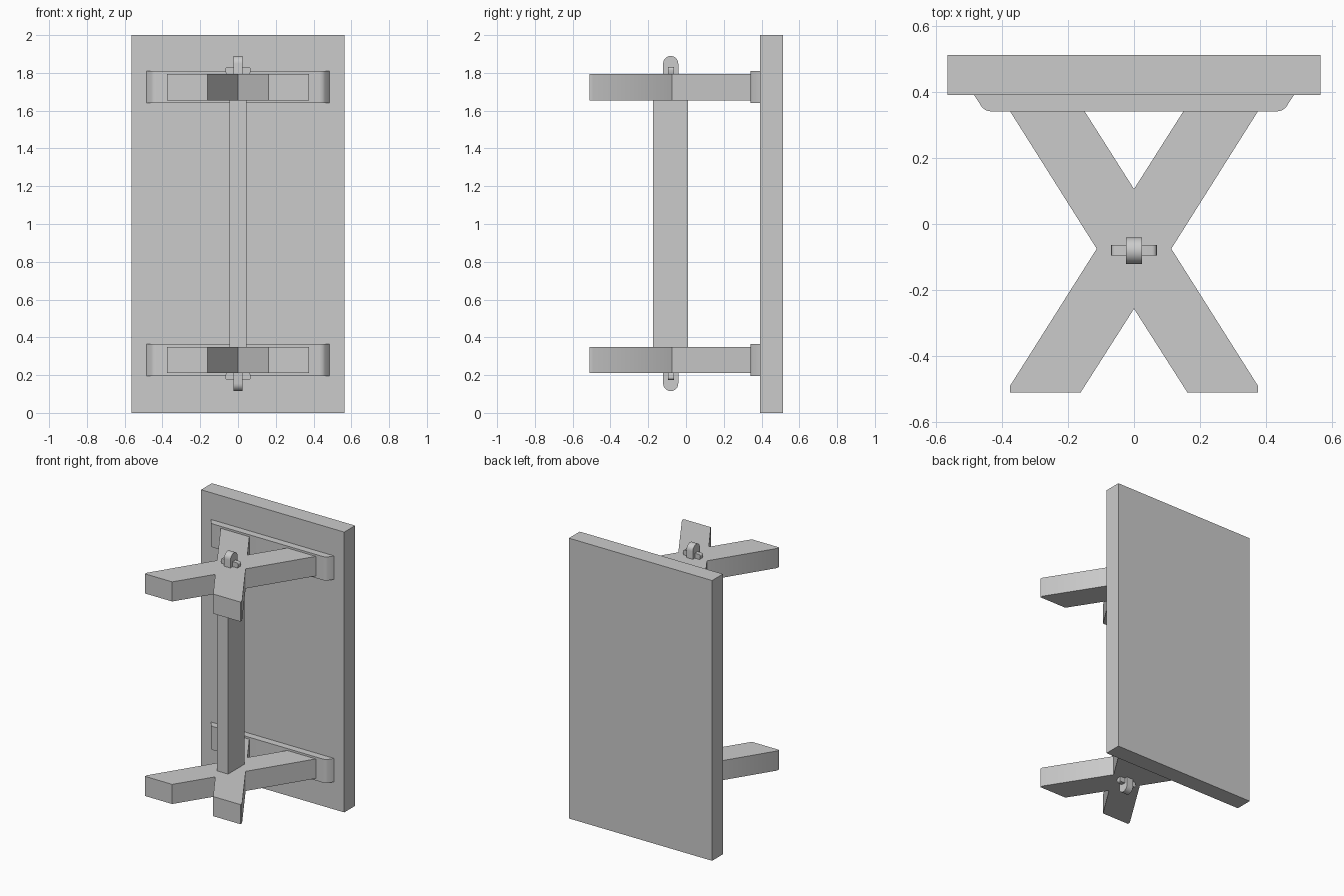
import bpy, bmesh, math

if "Cube" in bpy.data.objects:
    bpy.data.objects.remove(bpy.data.objects["Cube"])

MID = 1.0025  # mirror height between the two leg frames


def prism(name, pts, lo, hi, place):
    """Extrude a closed 2D outline from lo to hi; place maps (a, b, h) to xyz."""
    bm = bmesh.new()
    bottom = [bm.verts.new(place(a, b, lo)) for a, b in pts]
    top = [bm.verts.new(place(a, b, hi)) for a, b in pts]
    n = len(pts)
    bm.faces.new(bottom[::-1])
    bm.faces.new(top)
    for i in range(n):
        j = (i + 1) % n
        bm.faces.new((bottom[i], bottom[j], top[j], top[i]))
    bmesh.ops.recalc_face_normals(bm, faces=bm.faces)
    mesh = bpy.data.meshes.new(name)
    bm.to_mesh(mesh)
    bm.free()
    ob = bpy.data.objects.new(name, mesh)
    bpy.context.collection.objects.link(ob)
    bpy.ops.object.select_all(action='DESELECT')
    ob.select_set(True)
    bpy.context.view_layer.objects.active = ob
    bpy.ops.object.shade_smooth_by_angle(angle=math.radians(35))
    return ob


def rect(x0, x1, y0, y1):
    return [(x0, y0), (x1, y0), (x1, y1), (x0, y1)]


def mirrored(half):
    """Complete a right-hand half outline across x = 0."""
    return half + [(-x, y) for x, y in reversed(half) if x > 0]


def arc(cx, cy, r, a0, a1, n):
    return [(cx + r * math.cos(math.radians(a0 + (a1 - a0) * i / n)),
             cy + r * math.sin(math.radians(a0 + (a1 - a0) * i / n)))
            for i in range(n + 1)]


def xy(a, b, h):
    return (a, b, h)


def xz(a, b, h):
    return (a, h, b)


def yz(a, b, h):
    return (h, a, b)


# Table top standing on its end
prism("table_top", rect(-0.565, 0.565, 0.391, 0.513), 0, 2, xy)

# Crossed legs and chamfered cleats at both ends
leg_half = [(0, -0.257), (0.162, -0.511), (0.376, -0.511), (0.376, -0.491),
            (0.113, -0.075), (0.376, 0.342), (0.150, 0.342), (0, 0.106)]
leg_outline = leg_half + [(-x, y) for x, y in reversed(leg_half) if x > 0]
cleat_outline = mirrored([(0.432, 0.341), (0.448, 0.344), (0.460, 0.353), (0.485, 0.391)])
for end, shift in (("lower", 0), ("upper", 1.445)):
    prism(end + "_crossed_legs", leg_outline, 0.21 + shift, 0.35 + shift, xy)
    prism(end + "_cleat", cleat_outline, 0.196 + shift, 0.364 + shift, xy)

# Stretcher beam between the leg frames
prism("stretcher", rect(-0.044, 0.044, -0.175, 0.01), 0.35, 1.655, xy)

for end, sign in (("lower", -1), ("upper", 1)):
    # Round-ended tenon passing through the legs
    tenon = [(-0.121, 0.64), (-0.041, 0.64)] + arc(-0.081, 0.847, 0.04, 0, 180, 12)
    prism(end + "_tenon", [(y, MID + sign * z) for y, z in tenon], -0.025, 0.025, yz)
    # Wedge peg locking the tenon
    peg = [(-0.062, 0.79), (0.062, 0.79)] + arc(0.055, 0.814, 0.014, 0, 90, 4) \
        + arc(-0.055, 0.814, 0.014, 90, 180, 4)
    prism(end + "_wedge_peg", [(x, MID + sign * z) for x, z in peg], -0.095, -0.063, xz)
